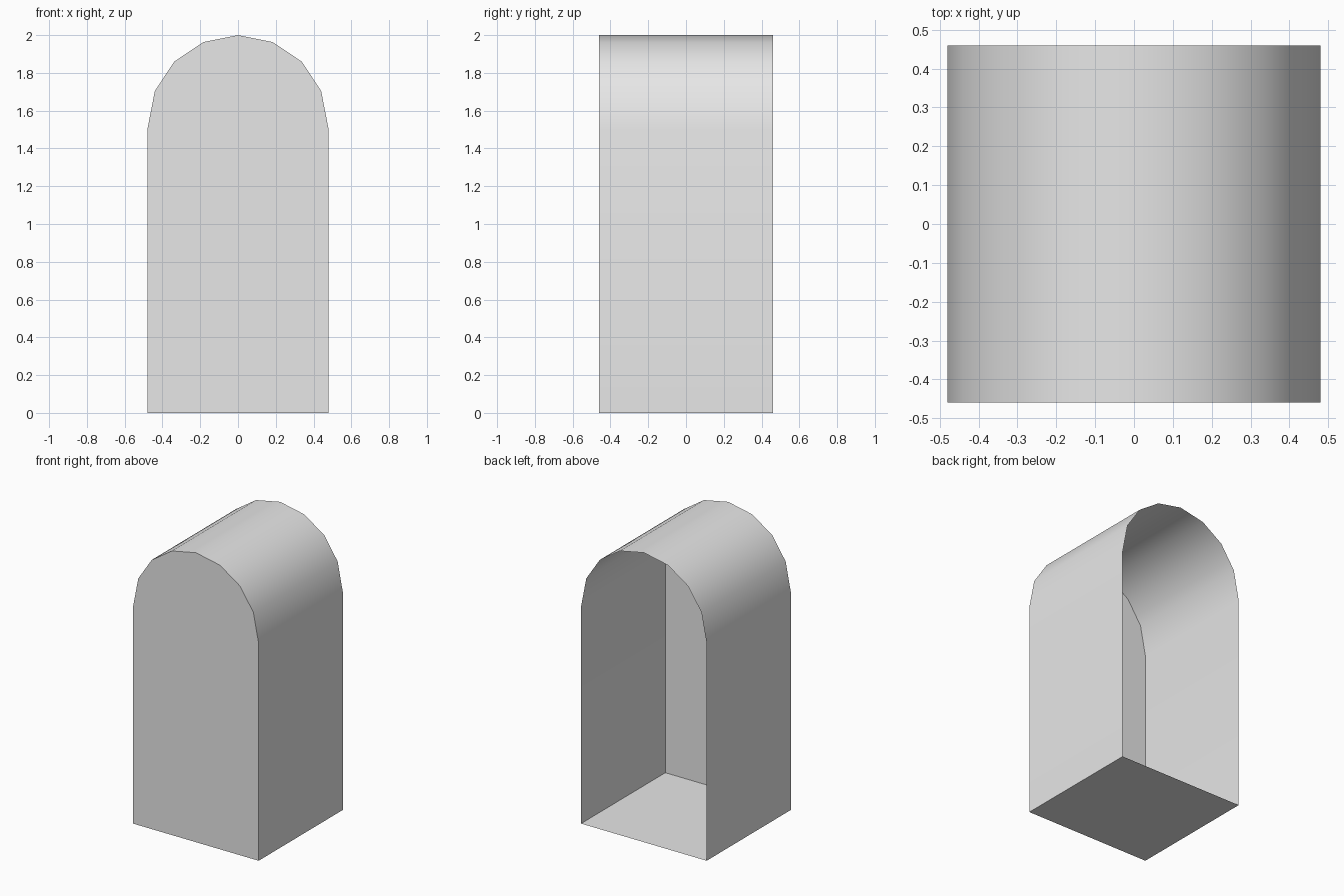
import bpy
import bmesh
import math

if "Cube" in bpy.data.objects:
    bpy.data.objects.remove(bpy.data.objects["Cube"])

HALF_DEPTH = 0.46

# Right half of the arched outline, floor to ridge, then mirrored
half = [(0.48, 0.0), (0.48, 1.5), (0.44, 1.705), (0.337, 1.86), (0.184, 1.963)]
outline = half + [(0.0, 2.0)] + [(-x, z) for x, z in reversed(half)]

grey = bpy.data.materials.new("light_grey")
grey.diffuse_color = (0.8, 0.8, 0.8, 1.0)
grey.use_nodes = True
grey.node_tree.nodes["Principled BSDF"].inputs["Base Color"].default_value = grey.diffuse_color

# Thin shell: closed front, floor, walls and vault, open at the back
bm = bmesh.new()
front = [bm.verts.new((x, -HALF_DEPTH, z)) for x, z in outline]
back = [bm.verts.new((x, HALF_DEPTH, z)) for x, z in outline]
bm.faces.new(front)
count = len(outline)
for i in range(count):
    j = (i + 1) % count
    bm.faces.new((front[j], front[i], back[i], back[j]))
bm.normal_update()

mesh = bpy.data.meshes.new("arched_shell")
bm.to_mesh(mesh)
bm.free()
mesh.materials.append(grey)

shell = bpy.data.objects.new("arched_shell", mesh)
bpy.context.collection.objects.link(shell)

# Smooth vault, sharp front and floor edges
bpy.context.view_layer.objects.active = shell
shell.select_set(True)
bpy.ops.object.shade_smooth_by_angle(angle=math.radians(30))
